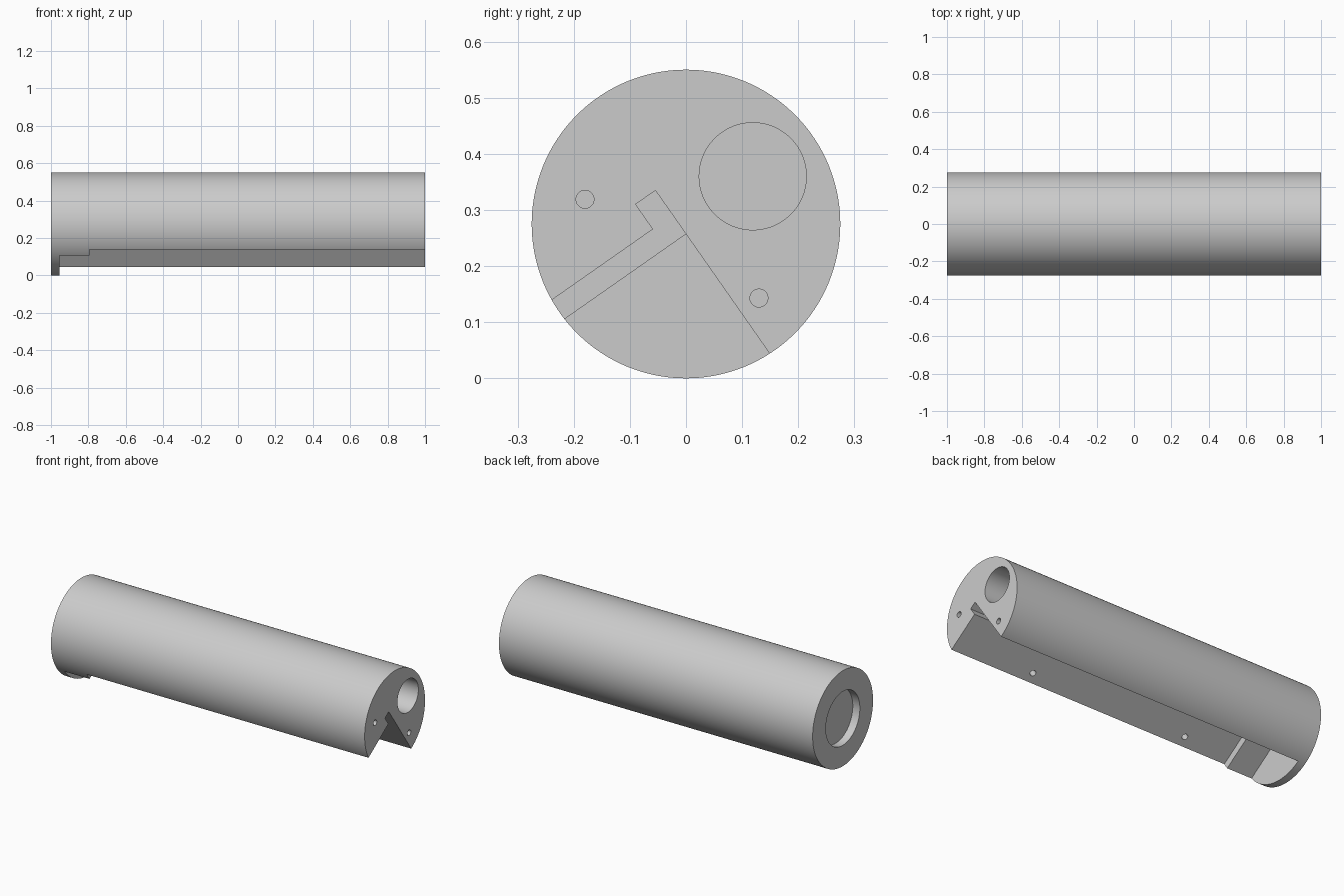
import bpy, bmesh, math
from mathutils import Vector

cube = bpy.data.objects.get("Cube")
if cube:
    bpy.data.objects.remove(cube, do_unlink=True)

RADIUS = 0.275
PLATE_X = -0.955   # inner side of the end plate
STEP_X = -0.795    # where the notch becomes deeper

grey = bpy.data.materials.new("plain_grey")
grey.use_nodes = True
colour = (0.6, 0.6, 0.6, 1)
grey.diffuse_color = colour
grey.node_tree.nodes["Principled BSDF"].inputs["Base Color"].default_value = colour


def prism(name, profile, start, axis=(1, 0, 0), length=1.0):
    """Extrude a (y, z) profile lying at start.x along the given axis."""
    bm = bmesh.new()
    base = [bm.verts.new((start, y, z)) for y, z in profile]
    face = bm.faces.new(base)
    ext = bmesh.ops.extrude_face_region(bm, geom=[face])
    moved = [g for g in ext["geom"] if isinstance(g, bmesh.types.BMVert)]
    bmesh.ops.translate(bm, verts=moved, vec=Vector(axis) * length)
    bmesh.ops.recalc_face_normals(bm, faces=bm.faces)
    return finish(name, bm)


def rod(name, centre, radius, axis, length, sides=48):
    """Round rod starting at centre and running along axis."""
    axis = Vector(axis).normalized()
    bm = bmesh.new()
    bmesh.ops.create_cone(bm, cap_ends=True, segments=sides, radius1=radius,
                          radius2=radius, depth=length)
    turn = Vector((0, 0, 1)).rotation_difference(axis).to_matrix()
    bmesh.ops.rotate(bm, verts=bm.verts, matrix=turn)
    bmesh.ops.translate(bm, verts=bm.verts, vec=Vector(centre) + axis * length / 2)
    return finish(name, bm)


def finish(name, bm):
    mesh = bpy.data.meshes.new(name)
    bm.to_mesh(mesh)
    bm.free()
    mesh.materials.append(grey)
    obj = bpy.data.objects.new(name, mesh)
    bpy.context.collection.objects.link(obj)
    return obj


def cut(target, cutter):
    cutter.hide_render = True
    mod = target.modifiers.new("cut", "BOOLEAN")
    mod.operation = "DIFFERENCE"
    mod.solver = "EXACT"
    mod.object = cutter
    bpy.context.view_layer.objects.active = target
    bpy.ops.object.modifier_apply(modifier=mod.name)
    bpy.data.objects.remove(cutter, do_unlink=True)


# Main round body
body = rod("tube_body", (-1, 0, RADIUS), RADIUS, (1, 0, 0), 2, 160)

# Right-angled notch along the underside, with a corner groove
slope = math.radians(35)
along = Vector((math.cos(slope), math.sin(slope)))
up = Vector((-along.y, along.x))
apex = Vector((0, 0.257))


def corner(a, b):
    return tuple(apex + along * a + up * b)


deep = [corner(0, -0.5), corner(0, 0.095), corner(-0.043, 0.095),
        corner(-0.043, 0.041), corner(-0.5, 0.041), corner(-0.5, -0.5)]
shallow = [corner(0, -0.5), corner(0, 0), corner(-0.5, 0), corner(-0.5, -0.5)]
cut(body, prism("deep_notch", deep, STEP_X, length=2))
cut(body, prism("shallow_notch", shallow, PLATE_X, length=STEP_X - PLATE_X))

# Round opening through the end plate
cut(body, rod("end_opening", (PLATE_X, 0, RADIUS), 0.155, (-1, 0, 0), 0.2, 96))

# Long bore and two screw holes in the open end
cut(body, rod("long_bore", (1.1, 0.119, 0.36), 0.0955, (-1, 0, 0), 1.9, 96))
for y, z in ((-0.18, 0.319), (0.13, 0.143)):
    cut(body, rod("end_screw_hole", (1.1, y, z), 0.016, (-1, 0, 0), 0.3))

# Two screw holes in the notch wall
wall = apex + along * -0.211
for x in (-0.5, 0.5):
    cut(body, rod("wall_screw_hole", (x, wall.x, wall.y), 0.016,
                  (0, up.x, up.y), 0.14))

# Smooth curved walls, sharp edges
bpy.ops.object.select_all(action="DESELECT")
body.select_set(True)
bpy.context.view_layer.objects.active = body
bpy.ops.object.shade_smooth_by_angle(angle=math.radians(30))
